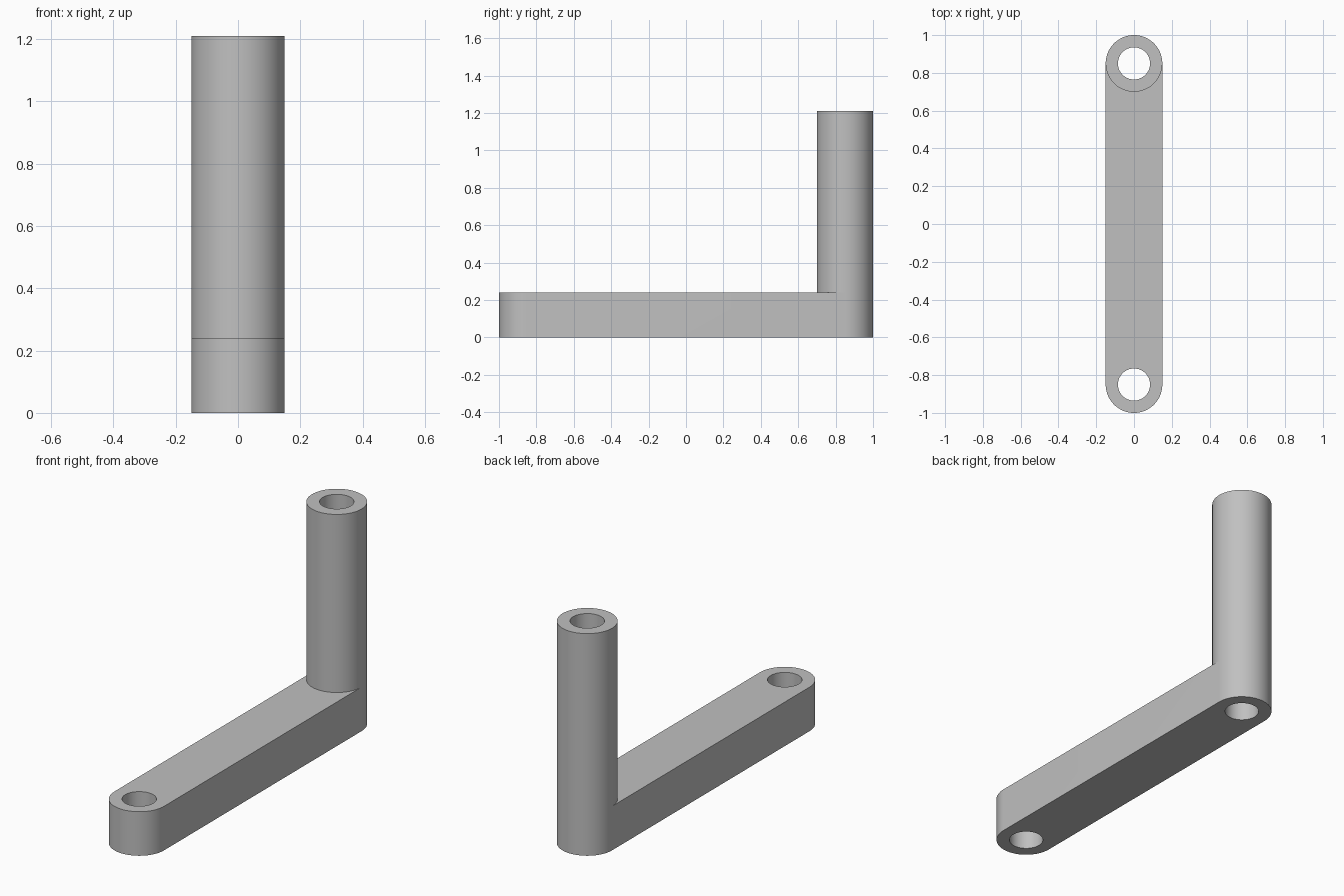
import bpy, bmesh
from math import cos, sin, pi, radians

if "Cube" in bpy.data.objects:
    bpy.data.objects.remove(bpy.data.objects["Cube"])

R, BORE, END = 0.15, 0.085, 0.85      # outer radius, hole radius, hole centre distance
ARM_H, TOP = 0.24, 1.21               # arm thickness, post height
HALF = 32                             # segments in a half circle

bm = bmesh.new()


def arc(cy, r, start, sweep):
    """Points on an arc about (0, cy); full circles omit the repeated point."""
    n = int(HALF * abs(sweep) / pi)
    count = n if abs(sweep) > 1.5 * pi else n + 1
    return [(r * cos(start + sweep * i / n), cy + r * sin(start + sweep * i / n))
            for i in range(count)]


def circle(cy, r):
    return arc(cy, r, 0, 2 * pi)


def wall(path, z0, z1, closed=False):
    low = [bm.verts.new((x, y, z0)) for x, y in path]
    high = [bm.verts.new((x, y, z1)) for x, y in path]
    for i in range(len(path) if closed else len(path) - 1):
        j = (i + 1) % len(path)
        bm.faces.new((low[i], low[j], high[j], high[i]))


def cap(loops, z):
    edges = []
    for loop in loops:
        vs = [bm.verts.new((x, y, z)) for x, y in loop]
        edges += [bm.edges.new((vs[i - 1], vs[i])) for i in range(len(vs))]
    bmesh.ops.triangle_fill(bm, edges=edges, use_beauty=True, normal=(0, 0, 1))


front_end = arc(-END, R, pi, pi)
back_end = arc(END, R, 0, pi)
post_front = arc(END, R, 0, -pi)

# Arm: rounded sides, underside, and top up to the foot of the post
wall([back_end[-1]] + front_end + [back_end[0]], 0, ARM_H)
wall(back_end, 0, ARM_H)
cap([front_end + back_end, circle(-END, BORE), circle(END, BORE)], 0)
cap([front_end + post_front, circle(-END, BORE)], ARM_H)

# Post: outer wall and ring on top
wall(circle(END, R), ARM_H, TOP, True)
cap([circle(END, R), circle(END, BORE)], TOP)

# Bores through the arm and the post
wall(circle(-END, BORE), 0, ARM_H, True)
wall(circle(END, BORE), 0, TOP, True)

bmesh.ops.remove_doubles(bm, verts=bm.verts, dist=0.0001)
bmesh.ops.recalc_face_normals(bm, faces=bm.faces)
bmesh.ops.dissolve_limit(bm, angle_limit=radians(0.5), verts=bm.verts, edges=bm.edges)

mesh = bpy.data.meshes.new("crank_arm_with_post")
bm.to_mesh(mesh)
bm.free()
crank = bpy.data.objects.new("crank_arm_with_post", mesh)
bpy.context.collection.objects.link(crank)

# Plain grey
grey = bpy.data.materials.new("plain_grey")
grey.use_nodes = True
colour = (0.53, 0.53, 0.53, 1)
grey.diffuse_color = colour
grey.node_tree.nodes["Principled BSDF"].inputs["Base Color"].default_value = colour
mesh.materials.append(grey)

# Smooth rounds, sharp rims
bpy.ops.object.select_all(action='DESELECT')
crank.select_set(True)
bpy.context.view_layer.objects.active = crank
bpy.ops.object.shade_smooth_by_angle(angle=radians(30))
